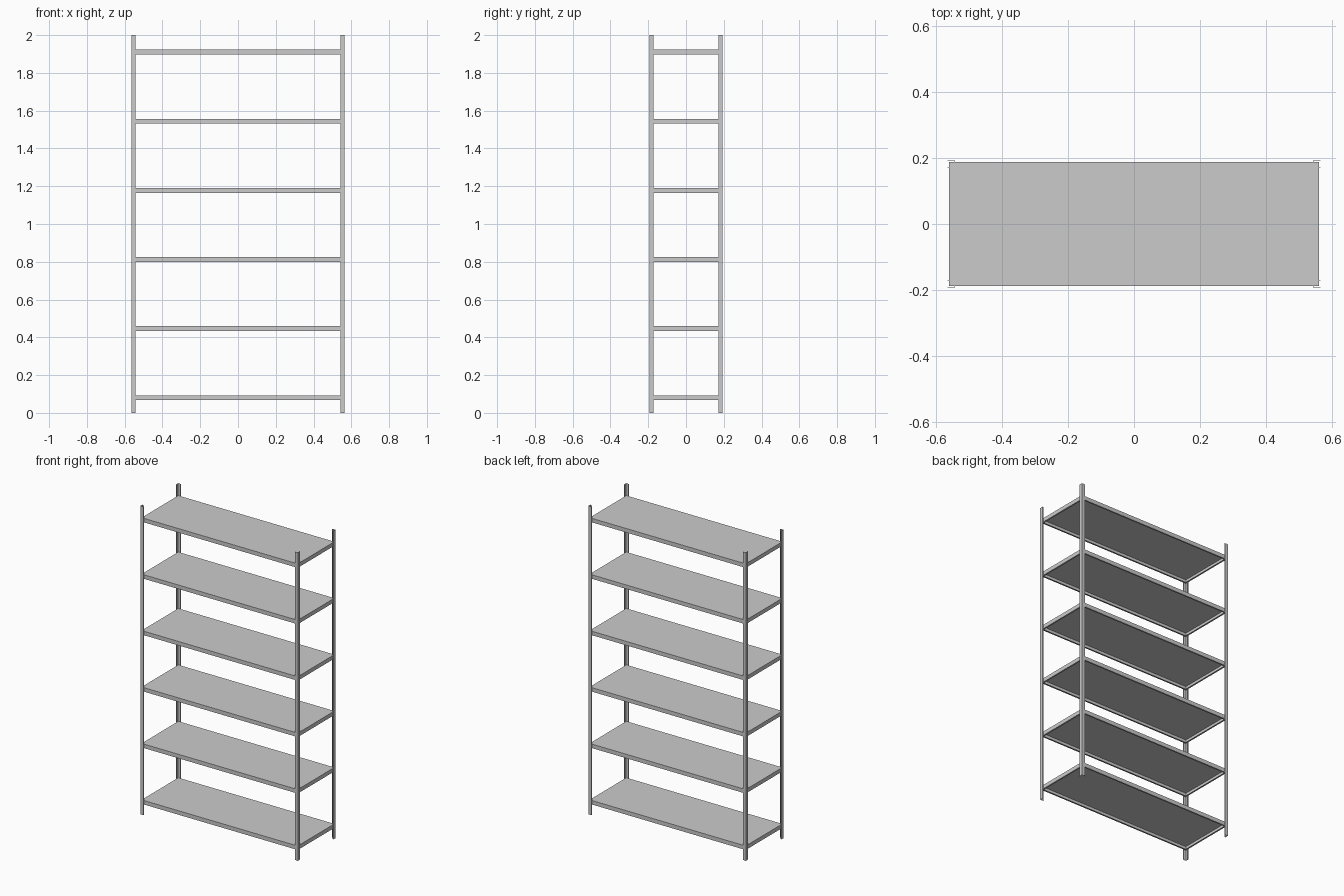
import bpy, bmesh

if "Cube" in bpy.data.objects:
    bpy.data.objects.remove(bpy.data.objects["Cube"])

HX, HY = 0.565, 0.193        # outer half size of the posts
SX, SY = 0.560, 0.188        # half size of the shelves
SHEET = 0.001                # sheet metal thickness


def finish(bm, name):
    me = bpy.data.meshes.new(name)
    bm.to_mesh(me)
    bm.free()
    ob = bpy.data.objects.new(name, me)
    bpy.context.collection.objects.link(ob)
    solid = ob.modifiers.new("sheet", 'SOLIDIFY')
    solid.thickness = SHEET
    solid.offset = -1
    solid.use_even_offset = True
    return ob


# Corner posts: angle section with small returned lips, mirrored to four corners
leg, lip = 0.022, 0.005
profile = [(HX - leg, HY - lip), (HX - leg, HY), (HX, HY),
           (HX, HY - leg), (HX - lip, HY - leg)]
bm = bmesh.new()
low = [bm.verts.new((x, y, 0)) for x, y in profile]
high = [bm.verts.new((x, y, 2)) for x, y in profile]
for i in range(len(profile) - 1):
    bm.faces.new((low[i], high[i], high[i + 1], low[i + 1]))
bm.normal_update()
posts = finish(bm, "corner_posts")
mirror = posts.modifiers.new("corners", 'MIRROR')
mirror.use_axis = (True, True, False)
mirror.use_mirror_merge = False


# Shelves: folded trays, open underneath with an inward lip
def shelf(name, top, height=0.026, rim=0.014):
    bm = bmesh.new()
    bmesh.ops.create_cube(bm, size=1)
    for v in bm.verts:
        v.co.x *= 2 * SX
        v.co.y *= 2 * SY
        v.co.z = top if v.co.z > 0 else top - height
    bm.normal_update()
    bottom = min(bm.faces, key=lambda f: f.calc_center_median().z)
    bmesh.ops.inset_region(bm, faces=[bottom], thickness=rim)
    bmesh.ops.delete(bm, geom=[bottom], context='FACES')
    return finish(bm, name)


for i in range(6):
    shelf(f"shelf_{i + 1}", 0.093 + 0.366 * i)
